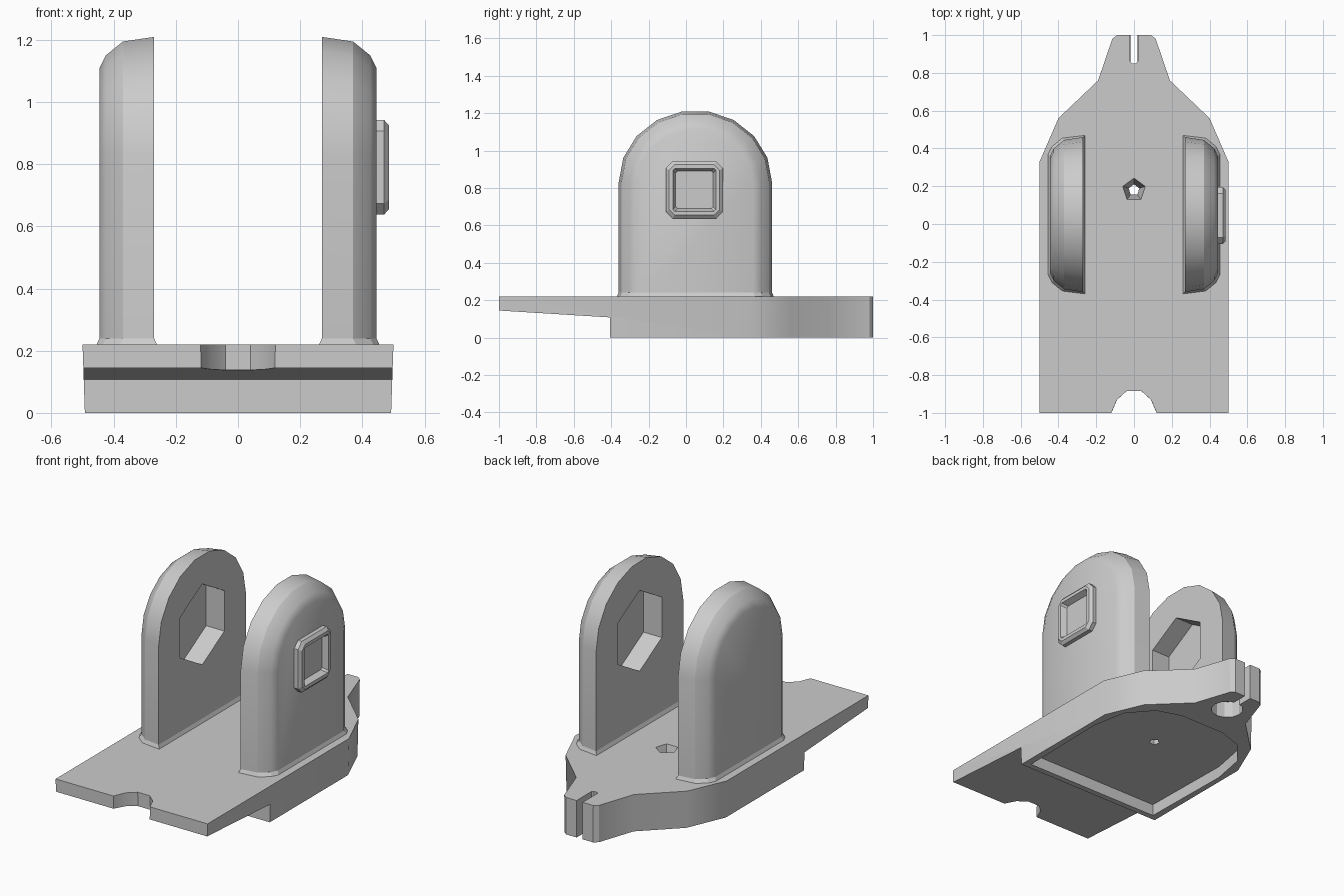
import bpy
import bmesh
from math import cos, sin, pi, radians

old = bpy.data.objects.get("Cube")
if old:
    bpy.data.objects.remove(old, do_unlink=True)

GREY = (0.6, 0.6, 0.6)
metal = bpy.data.materials.new("plain grey")
metal.use_nodes = True
metal.diffuse_color = (*GREY, 1)
metal.node_tree.nodes["Principled BSDF"].inputs["Base Color"].default_value = (*GREY, 1)


def loft(name, rings):
    """Skin a closed solid through rings of equal point count."""
    bm = bmesh.new()
    loops = [[bm.verts.new(p) for p in ring] for ring in rings]
    n = len(loops[0])
    for a, b in zip(loops, loops[1:]):
        for i in range(n):
            j = (i + 1) % n
            bm.faces.new((a[i], a[j], b[j], b[i]))
    bm.faces.new(loops[0])
    bm.faces.new(loops[-1])
    bmesh.ops.recalc_face_normals(bm, faces=bm.faces)
    mesh = bpy.data.meshes.new(name)
    bm.to_mesh(mesh)
    bm.free()
    mesh.materials.append(metal)
    obj = bpy.data.objects.new(name, mesh)
    bpy.context.collection.objects.link(obj)
    return obj


def prism(name, outline, z0, z1, scale=1.0):
    """Extrude an xy outline upward, scaling the lower end if asked."""
    return loft(name, [[(x * scale, y, z0) for x, y in outline],
                       [(x, y, z1) for x, y in outline]])


def activate(obj):
    bpy.ops.object.select_all(action="DESELECT")
    obj.select_set(True)
    bpy.context.view_layer.objects.active = obj


def cut(obj, cutter):
    cutter.hide_render = True
    mod = obj.modifiers.new("cut", "BOOLEAN")
    mod.operation = "DIFFERENCE"
    mod.solver = "EXACT"
    mod.object = cutter
    activate(obj)
    bpy.ops.object.modifier_apply(modifier=mod.name)
    bpy.data.objects.remove(cutter, do_unlink=True)


def smooth(obj):
    activate(obj)
    bpy.ops.object.shade_smooth_by_angle(angle=radians(28))


def mirrored(half):
    return half + [(-x, y) for x, y in reversed(half)]


def circle(n, r, cx, cy, start=0.0):
    return [(cx + r * cos(start + 2 * pi * i / n),
             cy + r * sin(start + 2 * pi * i / n)) for i in range(n)]


# Base plate with pointed tail
half = [(0.12, -1), (0.5, -1), (0.5, 0.33), (0.4, 0.56), (0.19, 0.76),
        (0.115, 0.98), (0.09, 1), (0.02, 1), (0.02, 0.86), (0.01, 0.85)]
notch = [(-0.12, -1), (-0.09, -0.93), (-0.04, -0.885),
         (0.04, -0.885), (0.09, -0.93)]
base = prism("base_plate", mirrored(half) + notch, 0, 0.22, 0.985)

# Thin front lip: remove the wedge below it
wedge = [(-1.1, -0.1), (-0.405, -0.1), (-0.405, 0.108), (-1.1, 0.151)]
cut(base, loft("lip_cutter", [[(x, y, z) for y, z in wedge] for x in (-0.7, 0.7)]))

# Shallow pocket under the base
pocket = mirrored([(0.45, -0.37), (0.46, 0.2), (0.42, 0.41),
                   (0.3, 0.55), (0.15, 0.6)])
cut(base, prism("pocket_cutter", pocket, -0.05, 0.07))

# Countersunk centre hole and round relief under the tail
hole = [(0.065, 0.23), (0.06, 0.21), (0.03, 0.13), (0.03, -0.05)]
cut(base, loft("hole_cutter", [[(x, y, z) for x, y in circle(5, r, 0, 0.18, pi / 2)]
                               for r, z in hole]))
cut(base, prism("relief_cutter", circle(12, 0.09, 0, 0.82), -0.05, 0.1))
smooth(base)

# Upright cheeks: arched slabs, rounded over on the outside
STEPS = [(0.27, 0), (0.37, 0.015), (0.425, 0.06), (0.445, 0.1)]
MID = 0.05


def arch(x, inset):
    a, b = 0.41 - inset, 0.385 - inset
    pts = [(x, MID + a * cos(radians(t)), 0.83 + b * sin(radians(t)))
           for t in range(0, 181, 20)]
    return pts + [(x, MID - a, 0.2), (x, MID + a, 0.2)]


def flip(ring, side):
    return [(side * x, y, z) for x, y, z in ring]


for side, label in ((1, "left"), (-1, "right")):
    cheek = loft(label + "_upright", [flip(arch(x, i), side) for x, i in STEPS])
    # Hexagonal socket on the inner face
    hexagon = circle(6, 0.24, MID, 0.8, pi / 2)
    cut(cheek, loft("socket_cutter", [[(side * x, y, z) for y, z in hexagon]
                                      for x in (0.2, 0.39)]))
    smooth(cheek)

    # Small flare where the upright meets the base
    plan = [(x, 0.41 - i) for x, i in STEPS]
    rings = []
    for grow, z in ((0.012, 0.215), (0, 0.24)):
        edge = [(x + (grow if k else -grow), h + grow)
                for k, (x, h) in enumerate(plan)]
        ring = [(x, MID + h, z) for x, h in edge]
        ring += [(x, MID - h, z) for x, h in reversed(edge)]
        rings.append(flip(ring, side))
    loft(label + "_upright_foot", rings)

# Square socket boss on the left upright's outer face
def square(x, r, c):
    pts = [(r - c, r), (r, r - c), (r, c - r), (r - c, -r),
           (c - r, -r), (-r, c - r), (-r, r - c), (c - r, r)]
    return [(x, 0.045 + y, 0.79 + z) for y, z in pts]


loft("socket_boss", [square(0.43, 0.152, 0.035), square(0.47, 0.152, 0.035),
                     square(0.485, 0.135, 0.03), square(0.485, 0.115, 0.01),
                     square(0.45, 0.1, 0.01)])
smooth(bpy.data.objects["socket_boss"])
